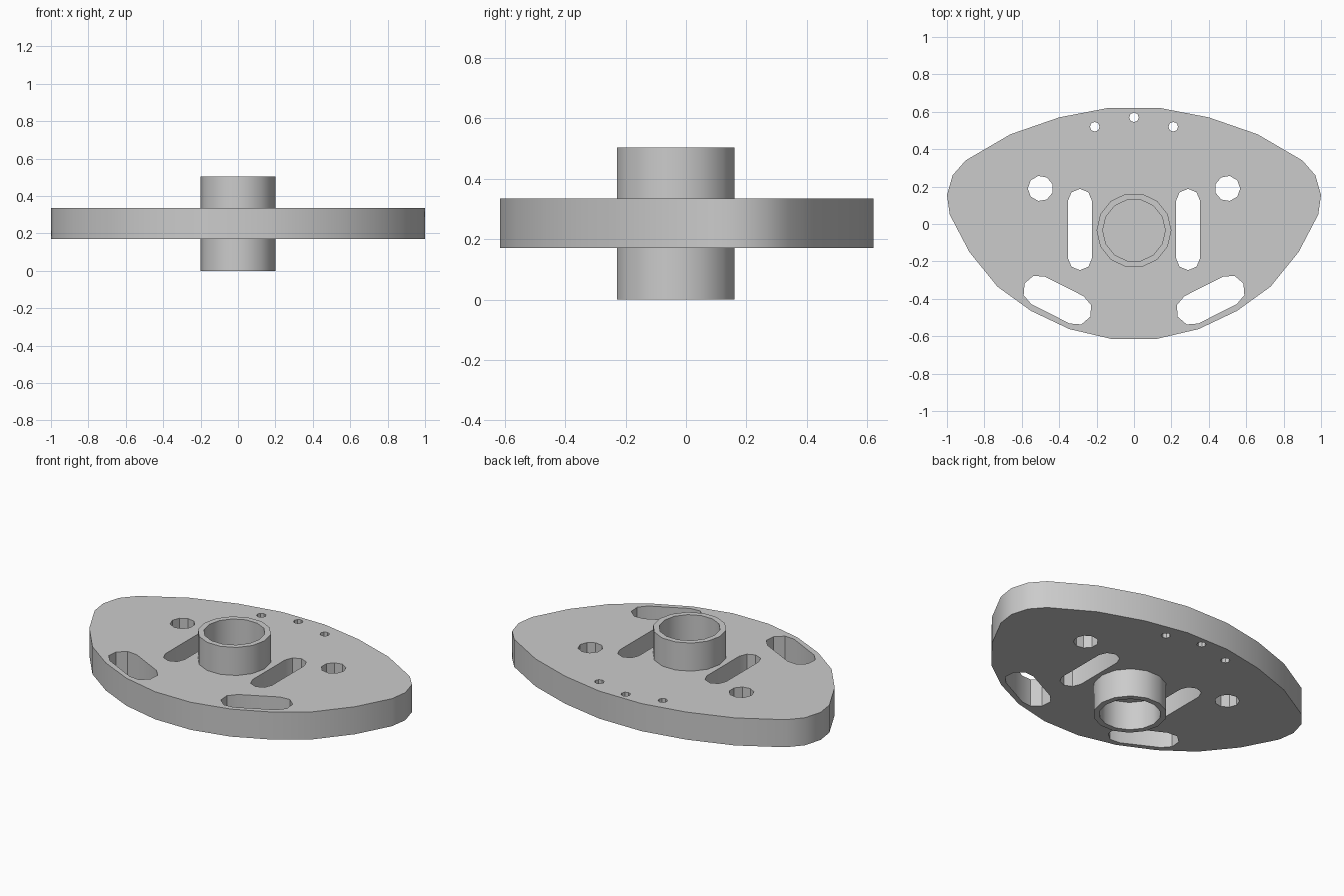
import bpy
import bmesh
import math

if "Cube" in bpy.data.objects:
    bpy.data.objects.remove(bpy.data.objects["Cube"], do_unlink=True)

grey = bpy.data.materials.new("plain_grey")
grey.use_nodes = True
colour = (0.6, 0.6, 0.6, 1)
grey.diffuse_color = colour
grey.node_tree.nodes["Principled BSDF"].inputs["Base Color"].default_value = colour


def circle(x, y, r, sides):
    return [(x + r * math.cos(2 * math.pi * i / sides),
             y + r * math.sin(2 * math.pi * i / sides)) for i in range(sides)]


def slot(a, b, r, steps=4):
    """Outline of a round-ended slot between centres a and b."""
    heading = math.atan2(b[1] - a[1], b[0] - a[0])
    points = []
    for centre, start in ((b, heading - math.pi / 2), (a, heading + math.pi / 2)):
        for i in range(steps + 1):
            t = start + math.pi * i / steps
            points.append((centre[0] + r * math.cos(t), centre[1] + r * math.sin(t)))
    return points


def mirror(loop):
    return [(-x, y) for x, y in loop]


def prism(name, loops, z0, z1):
    """Extrude an outline with holes from z0 to z1."""
    bm = bmesh.new()
    edges = []
    for loop in loops:
        verts = [bm.verts.new((x, y, z0)) for x, y in loop]
        edges += [bm.edges.new((v, verts[i - 1])) for i, v in enumerate(verts)]
    bmesh.ops.triangle_fill(bm, use_beauty=True, edges=edges, normal=(0, 0, 1))
    result = bmesh.ops.extrude_face_region(bm, geom=bm.faces[:], use_keep_orig=True)
    top = [g for g in result["geom"] if isinstance(g, bmesh.types.BMVert)]
    bmesh.ops.translate(bm, verts=top, vec=(0, 0, z1 - z0))
    bmesh.ops.recalc_face_normals(bm, faces=bm.faces[:])
    mesh = bpy.data.meshes.new(name)
    bm.to_mesh(mesh)
    bm.free()
    mesh.materials.append(grey)
    obj = bpy.data.objects.new(name, mesh)
    bpy.context.collection.objects.link(obj)
    bpy.ops.object.select_all(action='DESELECT')
    obj.select_set(True)
    bpy.context.view_layer.objects.active = obj
    bpy.ops.object.shade_smooth_by_angle(angle=math.radians(30))
    return obj


# Plate outline: right half, mirrored
half = [(0.14, 0.62), (0.40, 0.57), (0.66, 0.48), (0.90, 0.34), (0.97, 0.26),
        (1.0, 0.155), (0.985, 0.05), (0.88, -0.15), (0.73, -0.335),
        (0.55, -0.465), (0.345, -0.562), (0.118, -0.615)]
outline = half + mirror(half)[::-1]

# Holes that come in pairs
paired = [
    circle(0.5, 0.19, 0.068, 9),
    circle(0.21, 0.52, 0.026, 8),
    slot((0.289, -0.183), (0.289, 0.124), 0.064),
    slot((0.307, -0.459), (0.512, -0.355), 0.082),
]
holes = [circle(0, 0.57, 0.026, 8)]
for hole in paired:
    holes += [hole, mirror(hole)]

low, high = 0.17, 0.335
prism("plate", [outline] + holes, low, high)

# Round collars above and below the plate
ring = [circle(0, -0.034, 0.2, 14), circle(0, -0.034, 0.167, 14)]
prism("upper_collar", ring, high - 0.01, 0.503)
prism("lower_collar", ring, 0, low + 0.01)
